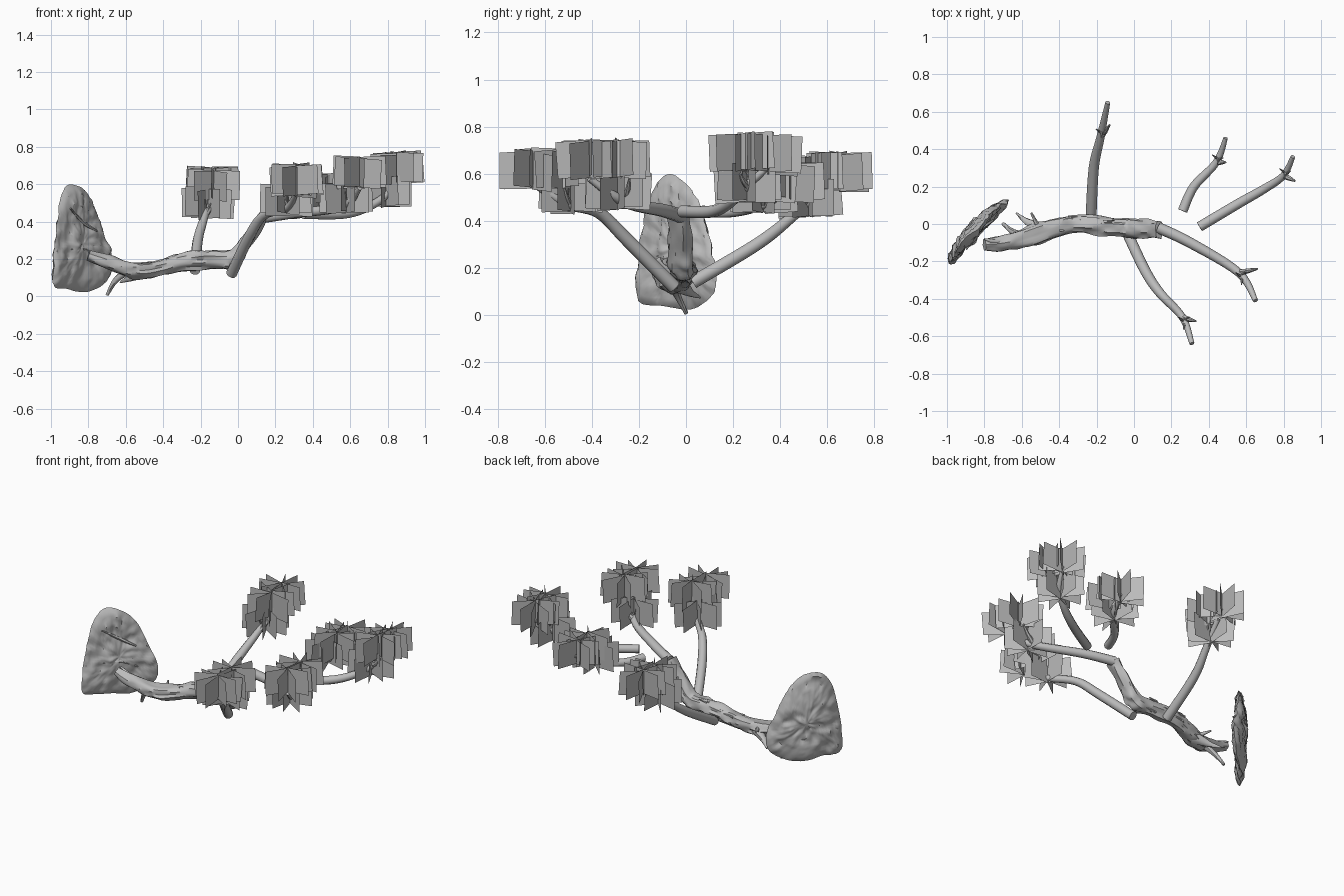
import bpy, bmesh, math, random
from mathutils import Vector, noise

random.seed(4)
if "Cube" in bpy.data.objects:
    bpy.data.objects.remove(bpy.data.objects["Cube"])

grey = bpy.data.materials.new("plain_grey")
grey.use_nodes = True
grey.diffuse_color = (0.5, 0.5, 0.5, 1)
grey.node_tree.nodes["Principled BSDF"].inputs["Base Color"].default_value = grey.diffuse_color


def make_object(name, bm, smooth=True):
    mesh = bpy.data.meshes.new(name)
    bm.to_mesh(mesh)
    bm.free()
    mesh.materials.append(grey)
    obj = bpy.data.objects.new(name, mesh)
    bpy.context.collection.objects.link(obj)
    if smooth:
        bpy.ops.object.select_all(action='DESELECT')
        obj.select_set(True)
        bpy.context.view_layer.objects.active = obj
        bpy.ops.object.shade_smooth_by_angle(angle=math.radians(40))


def spline(points, steps, closed=False):
    # Catmull-Rom interpolation through the points
    if closed:
        p = [points[-1]] + points + points[:2]
    else:
        p = [points[0]] + points + [points[-1]]
    out = []
    for i in range(1, len(p) - 2):
        a, b, c, d = p[i - 1:i + 3]
        for k in range(steps):
            t = k / steps
            out.append(0.5 * (2 * b + (c - a) * t + (2 * a - 5 * b + 4 * c - d) * t * t
                              + (3 * b - a - 3 * c + d) * t ** 3))
    return out if closed else out + [points[-1]]


def bridge(bm, a, b):
    for k in range(len(a)):
        n = (k + 1) % len(a)
        bm.faces.new((a[k], a[n], b[n], b[k]))


def tube(bm, points, widths, heights=None, sides=10, steps=4, bark=0.0):
    # Tapered tube with separate sideways width and thickness
    heights = heights or widths
    rows = spline([Vector((*p, w, h)) for p, w, h in zip(points, widths, heights)], steps)
    rings = []
    for i, row in enumerate(rows):
        centre = Vector(row[:3])
        along = (Vector(rows[min(i + 1, len(rows) - 1)][:3]) - Vector(rows[max(i - 1, 0)][:3])).normalized()
        side = along.cross(Vector((0, 0, 1))).normalized()
        up = side.cross(along)
        ring = []
        for k in range(sides):
            a = math.tau * k / sides
            offset = side * math.cos(a) * row[3] + up * math.sin(a) * row[4]
            rough = noise.noise(centre * 9 + offset * 50) * bark
            ring.append(bm.verts.new(centre + offset * (1 + rough)))
        rings.append(ring)
    for a, b in zip(rings, rings[1:]):
        bridge(bm, a, b)
    bm.faces.new(rings[0][::-1])
    bm.faces.new(rings[-1])
    bmesh.ops.recalc_face_normals(bm, faces=bm.faces)


# Rock slab: rounded outline, lens thickness, bowed and rough surface
outline = [(-0.22, 0.06), (-0.225, 0.2), (-0.2, 0.36), (-0.16, 0.51), (-0.085, 0.595), (0.02, 0.575),
           (0.11, 0.49), (0.18, 0.34), (0.235, 0.2), (0.21, 0.09), (0.07, 0.025), (-0.1, 0.04)]
rim = spline([Vector((u, z, 0)) for u, z in outline], 8, closed=True)
along, across = Vector((0.68, 0.73, 0)), Vector((0.73, -0.68, 0))
middle = Vector((-0.833, -0.043, 0))
thickness = 0.036
bm = bmesh.new()


def rock_point(u, z, depth):
    p = middle + along * u + Vector((0, 0, z)) + across * depth
    bumps = 0.014 * noise.noise(p * 9) + 0.012 * noise.noise(p * 22) + 0.008 * noise.noise(p * 50)
    bow = 0.024 * (1 - (u / 0.23) ** 2)
    return p + across * (bumps - bow)


loops = []
for side, fraction in [(1, f / 14) for f in range(1, 15)] + [(-1, f / 14) for f in range(13, 0, -1)]:
    depth = side * thickness * math.sqrt(1 - fraction ** 2)
    loops.append([bm.verts.new(rock_point(p.x * fraction, 0.28 + (p.y - 0.28) * fraction, depth)) for p in rim])
for a, b in zip(loops, loops[1:]):
    bridge(bm, a, b)
for loop, side in ((loops[0], 1), (loops[-1], -1)):
    hub = bm.verts.new(rock_point(0, 0.28, side * thickness))
    for k in range(len(rim)):
        bm.faces.new((loop[k], loop[(k + 1) % len(rim)], hub))
bmesh.ops.recalc_face_normals(bm, faces=bm.faces)
make_object("rock_slab", bm)

# Root ridges lying over the front of the rock
bm = bmesh.new()
for ridge in ([(-0.1, 0.25), (0, 0.255), (0.11, 0.21)], [(-0.11, 0.47), (0, 0.4), (0.1, 0.35)]):
    tube(bm, [rock_point(u, z, thickness * 0.85) for u, z in ridge], [0.004, 0.011, 0.005], sides=6)
make_object("rock_ridges", bm)

# Leaning trunk, bent upward at the far end
bm = bmesh.new()
tube(bm, [(-0.8, -0.11, 0.22), (-0.69, -0.1, 0.18), (-0.55, -0.065, 0.14), (-0.42, -0.02, 0.155),
          (-0.3, -0.002, 0.185), (-0.15, -0.012, 0.198), (-0.03, -0.02, 0.205), (0.05, -0.028, 0.3),
          (0.135, -0.033, 0.425)],
     [0.03, 0.042, 0.052, 0.05, 0.048, 0.05, 0.051, 0.051, 0.05],
     [0.028, 0.036, 0.046, 0.046, 0.046, 0.05, 0.05, 0.032, 0.025], sides=20, steps=12, bark=0.35)
make_object("trunk", bm)

# Broken roots and bark slivers
bm = bmesh.new()
tube(bm, [(-0.57, -0.07, 0.15), (-0.65, -0.04, 0.09), (-0.7, 0, 0.008)], [0.025, 0.016, 0.009], bark=0.3)
tube(bm, [(-0.48, -0.03, 0.13), (-0.57, 0.01, 0.1), (-0.63, 0.06, 0.075)], [0.034, 0.02, 0.004], bark=0.3)
tube(bm, [(-0.52, 0.0, 0.15), (-0.55, 0.06, 0.16)], [0.012, 0.006], bark=0.3)
tube(bm, [(-0.68, -0.1, 0.19), (-0.76, -0.09, 0.225), (-0.8, -0.08, 0.24)], [0.02, 0.012, 0.004], bark=0.3)
for i in range(10):
    x = random.uniform(-0.42, -0.1)
    a = random.uniform(0, math.tau)
    base = Vector((x, math.cos(a) * 0.044, 0.2 + (x + 0.15) * 0.12 * (x < -0.15) + math.sin(a) * 0.042))
    tube(bm, [base, base + Vector((0.06, 0.004, 0.006))], [0.008, 0.002], sides=5)
make_object("broken_roots", bm)

# Each branch: path, base radius, tip of its side twig, leaf star centres
branches = {
    "back_branch": ([(-0.23, 0.03, 0.14), (-0.215, 0.3, 0.3), (-0.18, 0.46, 0.425), (-0.14, 0.65, 0.59)], 0.029,
                    (-0.13, 0.53, 0.52), [(-0.14, 0.65, 0.61), (-0.16, 0.52, 0.5), (-0.13, 0.53, 0.6)]),
    "front_branch": ([(-0.035, -0.05, 0.12), (0.06, -0.25, 0.32), (0.14, -0.37, 0.435), (0.26, -0.5, 0.47),
                      (0.31, -0.64, 0.55)], 0.029,
                     (0.33, -0.52, 0.55), [(0.31, -0.65, 0.62), (0.26, -0.49, 0.515), (0.32, -0.52, 0.62)]),
    "front_left_branch": ([(0.13, -0.02, 0.42), (0.3, -0.1, 0.445), (0.56, -0.26, 0.48), (0.65, -0.41, 0.58)], 0.03,
                          (0.66, -0.24, 0.58), [(0.65, -0.41, 0.66), (0.58, -0.29, 0.53), (0.65, -0.29, 0.66)]),
    "back_inner_branch": ([(0.26, 0.07, 0.44), (0.32, 0.2, 0.44), (0.44, 0.33, 0.47), (0.49, 0.46, 0.54)], 0.026,
                          (0.49, 0.33, 0.52), [(0.48, 0.45, 0.57), (0.43, 0.33, 0.515), (0.48, 0.34, 0.57)]),
    "back_outer_branch": ([(0.35, -0.015, 0.44), (0.56, 0.11, 0.44), (0.7, 0.19, 0.48), (0.8, 0.26, 0.55),
                           (0.85, 0.36, 0.64)], 0.027,
                          (0.86, 0.23, 0.6), [(0.85, 0.35, 0.685), (0.79, 0.26, 0.565), (0.85, 0.24, 0.685)]),
}


def leaf_star(bm, centre, phase):
    # Upright cards radiating from one axis, each rolled slightly in its plane
    for k in range(9):
        a = phase + math.tau * k / 9 + random.uniform(-0.12, 0.12)
        out = Vector((math.cos(a), math.sin(a), 0))
        roll = random.uniform(-0.08, 0.08)
        lift = random.uniform(-0.01, 0.01)
        corners = []
        for u, v in ((0, -0.078), (0.142, -0.078), (0.142, 0.078), (0, 0.078)):
            ru = u * math.cos(roll) - v * math.sin(roll)
            rv = u * math.sin(roll) + v * math.cos(roll)
            corners.append(bm.verts.new(Vector(centre) + out * ru + Vector((0, 0, rv + lift))))
        bm.faces.new(corners)


for name, (path, radius, twig_tip, stars) in branches.items():
    bm = bmesh.new()
    count = len(path) - 1
    tube(bm, path, [radius * (1 - 0.55 * (i / count) ** 2) for i in range(count + 1)], steps=6)
    make_object(name, bm)

    # Side twigs around the fork
    bm = bmesh.new()
    fork = Vector(path[-2])
    tip = Vector(twig_tip)
    tube(bm, [fork, fork.lerp(tip, 0.6) - Vector((0, 0, 0.01)), tip], [0.018, 0.012, 0.005], sides=7)
    for k in range(3):
        a = k * 2.1 + 0.4
        base = fork.lerp(Vector(path[-1]), 0.08 + 0.06 * k)
        end = base + Vector((math.cos(a) * 0.035, math.sin(a) * 0.035, 0.06))
        tube(bm, [base, end], [0.008, 0.003], sides=6)
    make_object(name + "_twigs", bm)

    # Leaf cards
    bm = bmesh.new()
    for i, centre in enumerate(stars):
        leaf_star(bm, centre, i * 0.23)
    make_object(name + "_leaves", bm, smooth=False)
